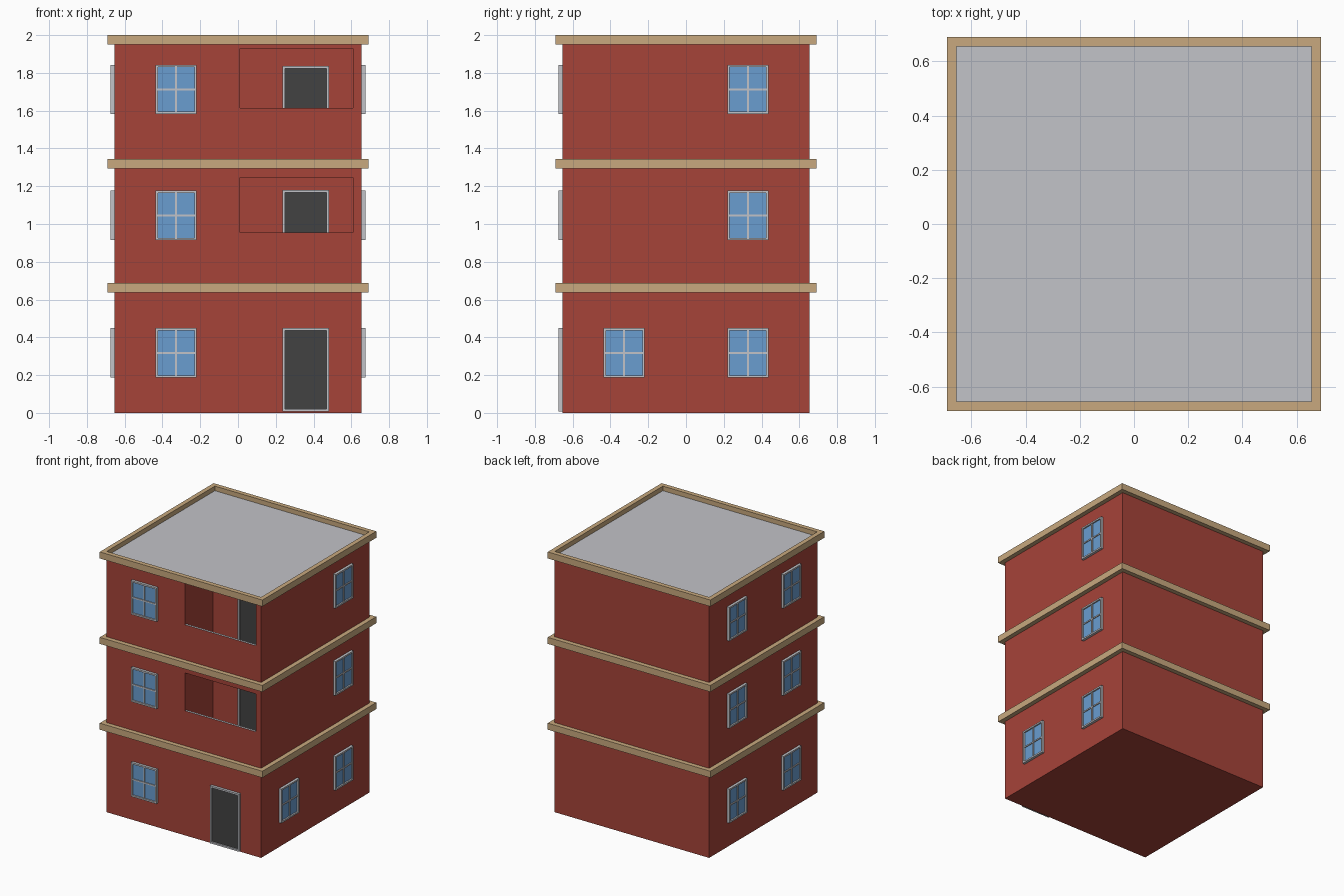
import bpy, bmesh, math
from mathutils import Matrix, Vector

if "Cube" in bpy.data.objects:
    bpy.data.objects.remove(bpy.data.objects["Cube"])


def mat(name, r, g, b):
    lin = [(c / 255 / 12.92) if c < 11 else ((c / 255 + 0.055) / 1.055) ** 2.4 for c in (r, g, b)]
    m = bpy.data.materials.new(name)
    m.diffuse_color = (*lin, 1)
    m.use_nodes = True
    m.node_tree.nodes["Principled BSDF"].inputs["Base Color"].default_value = m.diffuse_color
    return m


RED = mat("brick red", 166, 67, 57)
TAN = mat("tan trim", 200, 169, 126)
GREY = mat("light grey", 194, 195, 200)
GLASS = mat("window blue", 106, 157, 208)
DARK = mat("door charcoal", 66, 66, 66)

W = 0.655          # half width of the walls
T = 0.69           # half width of the trim
ROOF = 1.965


def finish(name, bm, mats, matrix=Matrix()):
    bmesh.ops.recalc_face_normals(bm, faces=bm.faces)
    me = bpy.data.meshes.new(name)
    bm.to_mesh(me)
    bm.free()
    for m in mats:
        me.materials.append(m)
    ob = bpy.data.objects.new(name, me)
    ob.matrix_world = matrix
    bpy.context.collection.objects.link(ob)
    return ob


def add_box(bm, x0, x1, y0, y1, z0, z1, index=0):
    size = Matrix.Diagonal((x1 - x0, y1 - y0, z1 - z0, 1))
    mid = Matrix.Translation(((x0 + x1) / 2, (y0 + y1) / 2, (z0 + z1) / 2))
    verts = bmesh.ops.create_cube(bm, size=1, matrix=mid @ size)["verts"]
    for f in {f for v in verts for f in v.link_faces}:
        f.material_index = index


def balcony_cutter(floor, sill, top):
    """Recess with a thin front parapet, drawn as a side profile and extruded along x."""
    prof = [(-0.72, sill), (-0.637, sill), (-0.637, floor), (-0.32, floor), (-0.32, top), (-0.72, top)]
    bm = bmesh.new()
    face = bm.faces.new([bm.verts.new((0.01, y, z)) for y, z in prof])
    ext = bmesh.ops.extrude_face_region(bm, geom=[face])["geom"]
    bmesh.ops.translate(bm, vec=(0.6, 0, 0), verts=[v for v in ext if isinstance(v, bmesh.types.BMVert)])
    bmesh.ops.recalc_face_normals(bm, faces=bm.faces)
    for f in bm.faces:   # floor and parapet top are grey
        f.material_index = int(abs(f.normal.z) > 0.9 and f.calc_center_median().z < top - 0.01)
    return finish("balcony_cutter", bm, [RED, GREY])


# Walls with grey roof and two recessed balconies
bm = bmesh.new()
add_box(bm, -W, W, -W, W, 0, ROOF)
for f in bm.faces:
    f.material_index = int(f.calc_center_median().z > ROOF - 0.01)
walls = finish("walls", bm, [RED, GREY])
bpy.context.view_layer.objects.active = walls
for args in ((0.72, 0.955, 1.245), (1.38, 1.615, 1.93)):
    cutter = balcony_cutter(*args)
    cutter.hide_render = True
    mod = walls.modifiers.new("balcony", 'BOOLEAN')
    mod.operation, mod.solver, mod.object = 'DIFFERENCE', 'EXACT', cutter
    bpy.ops.object.modifier_apply(modifier=mod.name)
    bpy.data.objects.remove(cutter)

# Trim rings at each storey and the roof edge
for name, z0, z1 in (("lower_trim", 0.637, 0.687), ("upper_trim", 1.295, 1.345), ("roof_parapet", 1.95, 2.0)):
    bm = bmesh.new()
    loops = [[bm.verts.new((sx * r, sy * r, z)) for sx, sy in ((-1, -1), (1, -1), (1, 1), (-1, 1))]
             for r, z in ((W, z0), (T, z0), (T, z1), (W, z1))]
    for a, b in zip(loops, loops[1:] + loops[:1]):
        for i in range(4):
            j = (i + 1) % 4
            bm.faces.new((a[i], a[j], b[j], b[i]))
    finish(name, bm, [TAN])


def framed(name, w, z0, z1, border, fill, matrix, bars=False):
    """Frame standing 0.02 proud of the wall (local -y), with a flat panel and optional glazing bars."""
    bm = bmesh.new()
    h = w / 2
    for x0, x1 in ((-h, -h + border), (h - border, h)):
        add_box(bm, x0, x1, -0.02, 0, z0, z1)
    for a, b in ((z0, z0 + border), (z1 - border, z1)):
        add_box(bm, -h + border, h - border, -0.02, 0, a, b)
    if bars:
        zc = (z0 + z1) / 2
        add_box(bm, -0.005, 0.005, -0.016, 0, z0 + border, z1 - border)
        add_box(bm, -h + border, h - border, -0.0155, 0, zc - 0.005, zc + 0.005)
    add_box(bm, -h + border, h - border, -0.009, 0, z0 + border, z1 - border, 1)
    finish(name, bm, [GREY, fill], matrix)


def on_wall(angle, offset):
    return Matrix.Rotation(math.radians(angle), 4, 'Z') @ Matrix.Translation((offset, -W, 0))


# Windows: one per storey on the front, two on the left, one or two on the right
C = 0.328
for n, (z0, z1) in enumerate(((0.187, 0.449), (0.914, 1.177), (1.583, 1.843)), 1):
    spots = [("front", 0, -C), ("left_a", -90, -C), ("left_b", -90, C), ("right_rear", 90, C)]
    if n == 1:
        spots.append(("right_front", 90, -C))
    for label, angle, off in spots:
        framed(f"window_{label}_{n}", 0.217, z0, z1, 0.012, GLASS, on_wall(angle, off), True)

# Doors: entrance on the front wall, balcony doors on the recess back walls
for name, y, z0, z1 in (("entrance_door", -W, 0.008, 0.449), ("balcony_door_1", -0.32, 0.735, 1.18),
                        ("balcony_door_2", -0.32, 1.395, 1.837)):
    framed(name, 0.246, z0, z1, 0.013, DARK, Matrix.Translation((0.358, y, 0)))
